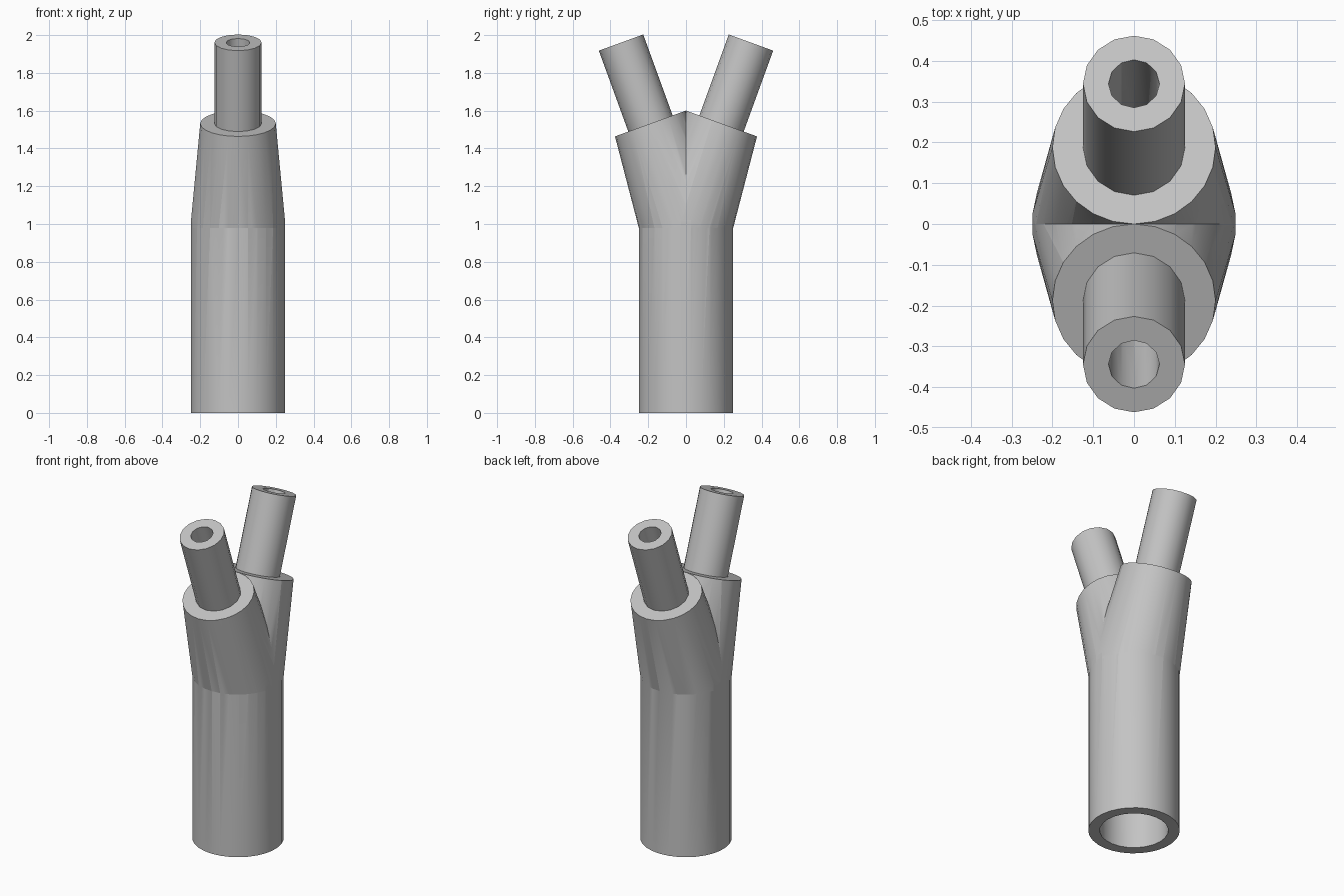
import bpy, bmesh, math
from mathutils import Matrix, Vector

old = bpy.data.objects.get("Cube")
if old:
    bpy.data.objects.remove(old, do_unlink=True)

grey = bpy.data.materials.new("plain grey")
grey.use_nodes = True
colour = (0.55, 0.55, 0.55, 1)
grey.diffuse_color = colour
grey.node_tree.nodes["Principled BSDF"].inputs["Base Color"].default_value = colour

TILT = math.radians(20)
WALL = 0.0625
BODY_R, SHOULDER_R, PIPE_R = 0.25, 0.2, 0.125
AXIS = Vector((0, math.sin(TILT), math.cos(TILT)))
SEAT = Vector((0, 0.188, 1.532))      # centre of the tilted shoulder face
PIPE_LENGTH = 0.456


def upright(z):
    return Matrix.Translation((0, 0, z))


def tilted(distance):
    """Frame on the branch axis, measured from the shoulder face."""
    return Matrix.Translation(SEAT + AXIS * distance) @ Matrix.Rotation(-TILT, 4, 'X')


def hull(name, rings, turn=0):
    """Convex solid around rings given as (frame, radius, sides)."""
    bm = bmesh.new()
    for frame, radius, sides in rings:
        bmesh.ops.create_circle(bm, segments=sides, radius=radius,
                                matrix=Matrix.Rotation(turn, 4, 'Z') @ frame)
    bmesh.ops.convex_hull(bm, input=bm.verts)
    bmesh.ops.dissolve_limit(bm, angle_limit=0.002, verts=bm.verts, edges=bm.edges)
    bmesh.ops.recalc_face_normals(bm, faces=bm.faces)
    mesh = bpy.data.meshes.new(name)
    bm.to_mesh(mesh)
    bm.free()
    mesh.materials.append(grey)
    obj = bpy.data.objects.new(name, mesh)
    bpy.context.collection.objects.link(obj)
    return obj


def combine(target, other, operation):
    mod = target.modifiers.new(operation.lower(), 'BOOLEAN')
    mod.operation = operation
    mod.solver = 'EXACT'
    mod.object = other
    bpy.context.view_layer.objects.active = target
    bpy.ops.object.modifier_apply(modifier=mod.name)
    bpy.data.objects.remove(other, do_unlink=True)


# Main barrel, then the two flared shoulders and thin pipes
fitting = hull("y_pipe_fitting", [(upright(0), BODY_R, 30), (upright(1), BODY_R, 30)])
for turn in (0, math.pi):
    combine(fitting, hull("shoulder", [(upright(0.98), BODY_R, 30), (upright(1.02), BODY_R, 30),
                                       (tilted(0), SHOULDER_R, 24)], turn), 'UNION')
    combine(fitting, hull("branch_pipe", [(tilted(-0.1), PIPE_R, 16),
                                          (tilted(PIPE_LENGTH), PIPE_R, 16)], turn), 'UNION')

# Hollow passage from the barrel through both branches
combine(fitting, hull("barrel_bore", [(upright(-0.1), BODY_R - WALL, 24),
                                      (upright(1), BODY_R - WALL, 24)]), 'DIFFERENCE')
for turn in (0, math.pi):
    combine(fitting, hull("shoulder_bore", [(upright(0.98), BODY_R - WALL, 24),
                                            (tilted(0), PIPE_R - WALL, 12)], turn), 'DIFFERENCE')
    combine(fitting, hull("pipe_bore", [(tilted(-0.05), PIPE_R - WALL, 12),
                                        (tilted(PIPE_LENGTH + 0.1), PIPE_R - WALL, 12)], turn),
            'DIFFERENCE')

bpy.ops.object.select_all(action='DESELECT')
fitting.select_set(True)
bpy.context.view_layer.objects.active = fitting
bpy.ops.object.shade_smooth_by_angle(angle=math.radians(32))
